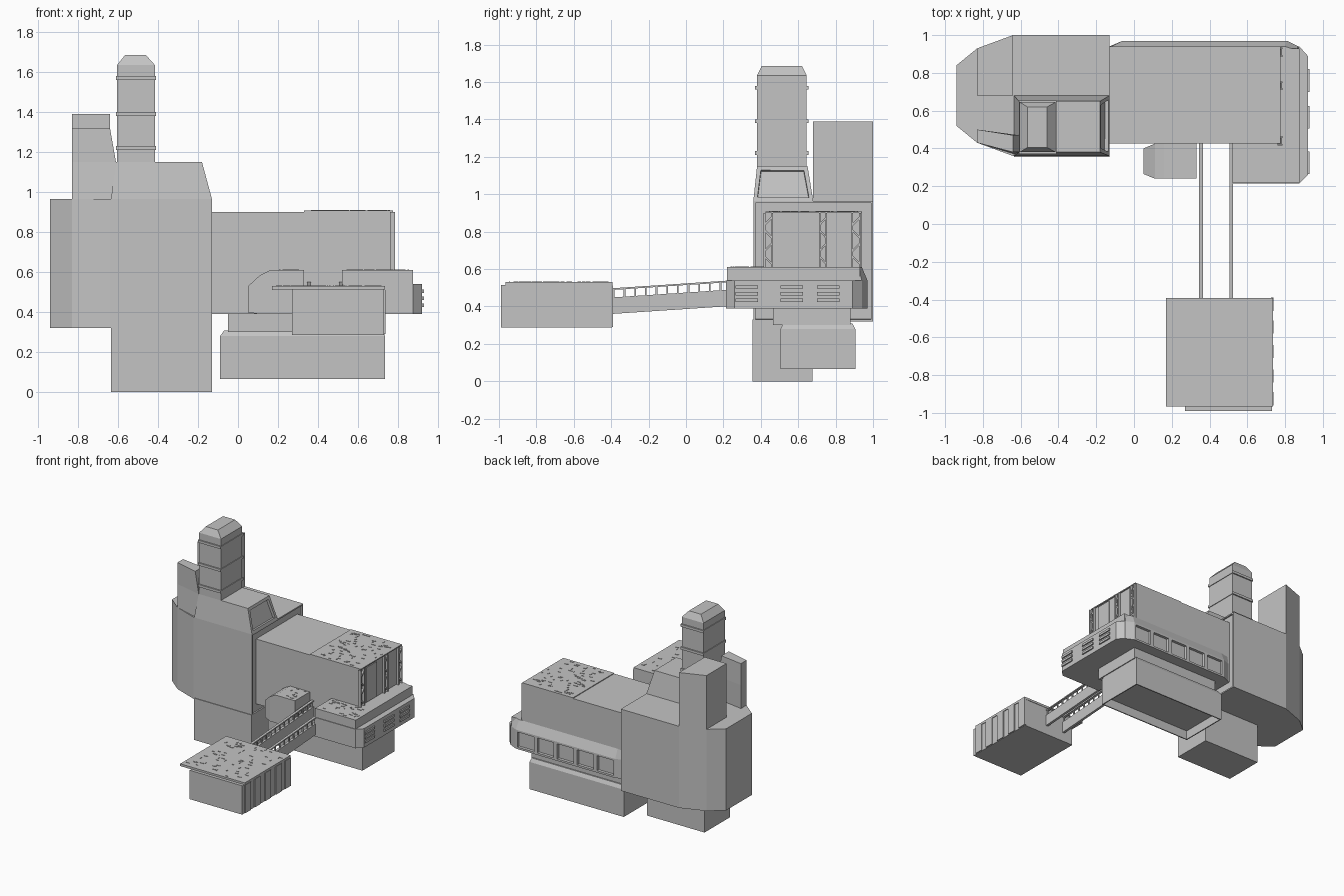
import bpy, bmesh, random
from mathutils import Vector

if "Cube" in bpy.data.objects:
    bpy.data.objects.remove(bpy.data.objects["Cube"])

random.seed(4)
grey = bpy.data.materials.new("concrete grey")
grey.diffuse_color = (0.55, 0.55, 0.55, 1)
grey.use_nodes = True
grey.node_tree.nodes["Principled BSDF"].inputs["Base Color"].default_value = grey.diffuse_color


def finish(name, bm):
    bmesh.ops.recalc_face_normals(bm, faces=bm.faces)
    me = bpy.data.meshes.new(name)
    bm.to_mesh(me)
    bm.free()
    me.materials.append(grey)
    ob = bpy.data.objects.new(name, me)
    bpy.context.collection.objects.link(ob)
    return ob


def add_loft(bm, rings):
    """Skin a stack of rings with equal point counts and cap both ends."""
    vs = [[bm.verts.new(p) for p in r] for r in rings]
    n = len(vs[0])
    for a, b in zip(vs, vs[1:]):
        for i in range(n):
            j = (i + 1) % n
            bm.faces.new((a[i], a[j], b[j], b[i]))
    bm.faces.new(vs[0][::-1])
    bm.faces.new(vs[-1])
    bmesh.ops.recalc_face_normals(bm, faces=bm.faces)


def rect(x0, x1, y0, y1, z):
    return [(x0, y0, z), (x1, y0, z), (x1, y1, z), (x0, y1, z)]


def add_box(bm, x0, x1, y0, y1, z0, z1):
    add_loft(bm, [rect(x0, x1, y0, y1, z0), rect(x0, x1, y0, y1, z1)])


def boxes(name, specs):
    bm = bmesh.new()
    for s in specs:
        add_box(bm, *s)
    return finish(name, bm)


def loft(name, rings):
    bm = bmesh.new()
    add_loft(bm, rings)
    return finish(name, bm)


def prism(name, plan, z0, z1):
    return loft(name, [[(x, y, z) for x, y in plan] for z in (z0, z1)])


def inset(ob, rule, thickness, depth, cuts_x=()):
    """Optionally slice along x, then recess every face that fits the rule."""
    bm = bmesh.new()
    bm.from_mesh(ob.data)
    for x in cuts_x:
        bmesh.ops.bisect_plane(bm, geom=bm.verts[:] + bm.edges[:] + bm.faces[:],
                               plane_co=(x, 0, 0), plane_no=(1, 0, 0))
    bm.normal_update()
    faces = [f for f in bm.faces if rule(f)]
    bmesh.ops.inset_individual(bm, faces=faces, thickness=thickness, depth=0)
    bmesh.ops.inset_individual(bm, faces=faces, thickness=0.002, depth=-depth)
    bm.to_mesh(ob.data)
    bm.free()


# Tower: faceted body, foot, tapered shoulder, rear block and front fin
body = prism("tower_body", [(-.94, .52), (-.83, .43), (-.64, .36), (-.13, .36),
                            (-.13, 1), (-.64, 1), (-.83, .93), (-.94, .84)], .32, .965)
inset(body, lambda f: f.normal.x > .9, .015, .01)
boxes("tower_foot", [(-.635, -.13, .355, .675, 0, .33)])
shoulder = loft("tower_shoulder", [rect(-.635, -.13, .36, .68, .965),
                                   rect(-.61, -.18, .38, .65, 1.15)])
inset(shoulder, lambda f: f.normal.x > .9, .03, .02)
prism("rear_block", [(-.83, .68), (-.64, .68), (-.64, 1), (-.83, .93)], .96, 1.39)
loft("front_fin", [[(-.83, .43, .96), (-.60, .36, .96), (-.60, .46, .96), (-.83, .5, .96)],
                   [(-.83, .43, 1.15), (-.61, .38, 1.15), (-.61, .47, 1.15), (-.83, .5, 1.15)],
                   [(-.83, .43, 1.32), (-.64, .38, 1.32), (-.64, .47, 1.32), (-.83, .5, 1.32)]])

# Chimney with bands and bevelled cap
loft("chimney", [rect(-.605, -.415, .38, .645, 1.14), rect(-.605, -.415, .38, .645, 1.635),
                 rect(-.565, -.46, .405, .62, 1.685)])
boxes("chimney_bands", [(-.61, -.41, .37, .655, z - .01, z + .01) for z in (1.22, 1.39, 1.57)])

# Long hall with raised roof half
boxes("hall", [(-.14, .765, .425, .94, .39, .902)])
boxes("hall_roof", [(.33, .775, .425, .94, .9, .908)])

# End wall: lattice columns and a door panel
bm = bmesh.new()
for y0, y1 in ((.415, .465), (.71, .755), (.885, .935)):
    add_box(bm, .76, .785, y0, y0 + .009, .6, .9)
    add_box(bm, .76, .785, y1 - .009, y1, .6, .9)
    for i in range(4):
        z = .615 + i * .07
        a, b = (z, z + .05) if i % 2 else (z + .05, z)
        add_loft(bm, [[(.76, y0, a), (.78, y0, a), (.78, y1, b), (.76, y1, b)],
                      [(.76, y0, a + .014), (.78, y0, a + .014),
                       (.78, y1, b + .014), (.76, y1, b + .014)]])
finish("lattice_columns", bm)
boxes("hall_door", [(.76, .772, .5, .63, .615, .89)])

# Rear gallery: sloped sill above a row of recessed windows
low = [(-.13, .43), (.87, .43), (.87, .94), (.81, .97), (-.06, .97), (-.13, .94)]
high = [(-.13, .43), (.86, .43), (.86, .92), (.8, .94), (-.06, .94), (-.13, .935)]
gallery = loft("rear_gallery", [[(x, y, .39) for x, y in low], [(x, y, .54) for x, y in low],
                                [(x, y, .61) for x, y in high]])
inset(gallery, lambda f: f.normal.y > .99, .022, .02,
      [-.06 + .87 * i / 5 for i in range(1, 5)])

# Corner wing with upper storey and louvres
prism("corner_wing", [(.52, .215), (.875, .215), (.92, .26), (.92, .89),
                      (.875, .94), (.52, .94)], .39, .54)
boxes("wing_upper", [(.52, .875, .22, .93, .53, .61)])
boxes("louvres", [(.915, .93, y, y + .12, z, z + .018)
                  for y in (.265, .505, .7) for z in (.425, .46, .495)])

# Small front pod with tapered nose
loft("front_pod", [[(.05, .265, .4), (.05, .265, .53), (.05, .4, .53), (.05, .4, .4)],
                   [(.11, .24, .39), (.11, .24, .585), (.11, .425, .585), (.11, .425, .39)],
                   [(.16, .24, .39), (.16, .24, .61), (.16, .425, .61), (.16, .425, .39)],
                   [(.33, .24, .39), (.33, .24, .61), (.33, .43, .61), (.33, .43, .39)]])

# Hanging basement: neck, sloped rim and hollow-bottomed box
boxes("basement_neck", [(-.05, .735, .465, .88, .3, .395)])
basement = loft("basement_box", [rect(-.09, .735, .505, .905, .065),
                                 rect(-.09, .735, .505, .905, .28),
                                 rect(-.07, .725, .52, .89, .308)])
inset(basement, lambda f: f.normal.z < -.9, .012, .07)

# Footbridge: two sloped parapets with posts and handrails
bm = bmesh.new()
ya, yb, rise = -.4, .43, .055


def sloped(x0, x1, y0, y1, z0, z1):
    d0, d1 = [(y - ya) / (yb - ya) * rise for y in (y0, y1)]
    add_loft(bm, [[(x0, y0, z + d0), (x1, y0, z + d0), (x1, y1, z + d1), (x0, y1, z + d1)]
                  for z in (z0, z1)])


for x in (.345, .505):
    sloped(x, x + .02, ya, yb, .36, .448)
    sloped(x, x + .02, ya, yb, .488, .497)
    for i in range(15):
        y = ya + .01 + i * .057
        sloped(x + .005, x + .015, y, y + .009, .44, .49)
finish("footbridge", bm)

# Landing platform with overhanging deck and side ribs
boxes("platform", [(.27, .73, -.99, -.395, .287, .515)])
boxes("platform_deck", [(.17, .735, -.965, -.392, .512, .53)])
boxes("platform_ribs", [(.725, .738, y, y + .07, .29, .512)
                        for y in (-.96, -.84, -.71, -.58, -.46)])


# Small plates scattered on the roofs
def scatter(name, x0, x1, y0, y1, z, count):
    specs = []
    for _ in range(count):
        w, d = random.choice([(.02, .006), (.006, .02), (.03, .008)])
        x, y = random.uniform(x0, x1 - w), random.uniform(y0, y1 - d)
        specs.append((x, x + w, y, y + d, z - .002, z + .003))
    boxes(name, specs)


scatter("hall_roof_plates", .35, .76, .44, .92, .908, 70)
scatter("deck_plates", .19, .72, -.95, -.41, .53, 70)
scatter("wing_roof_plates", .54, .86, .23, .42, .61, 25)
scatter("pod_roof_plates", .17, .32, .25, .42, .61, 10)
